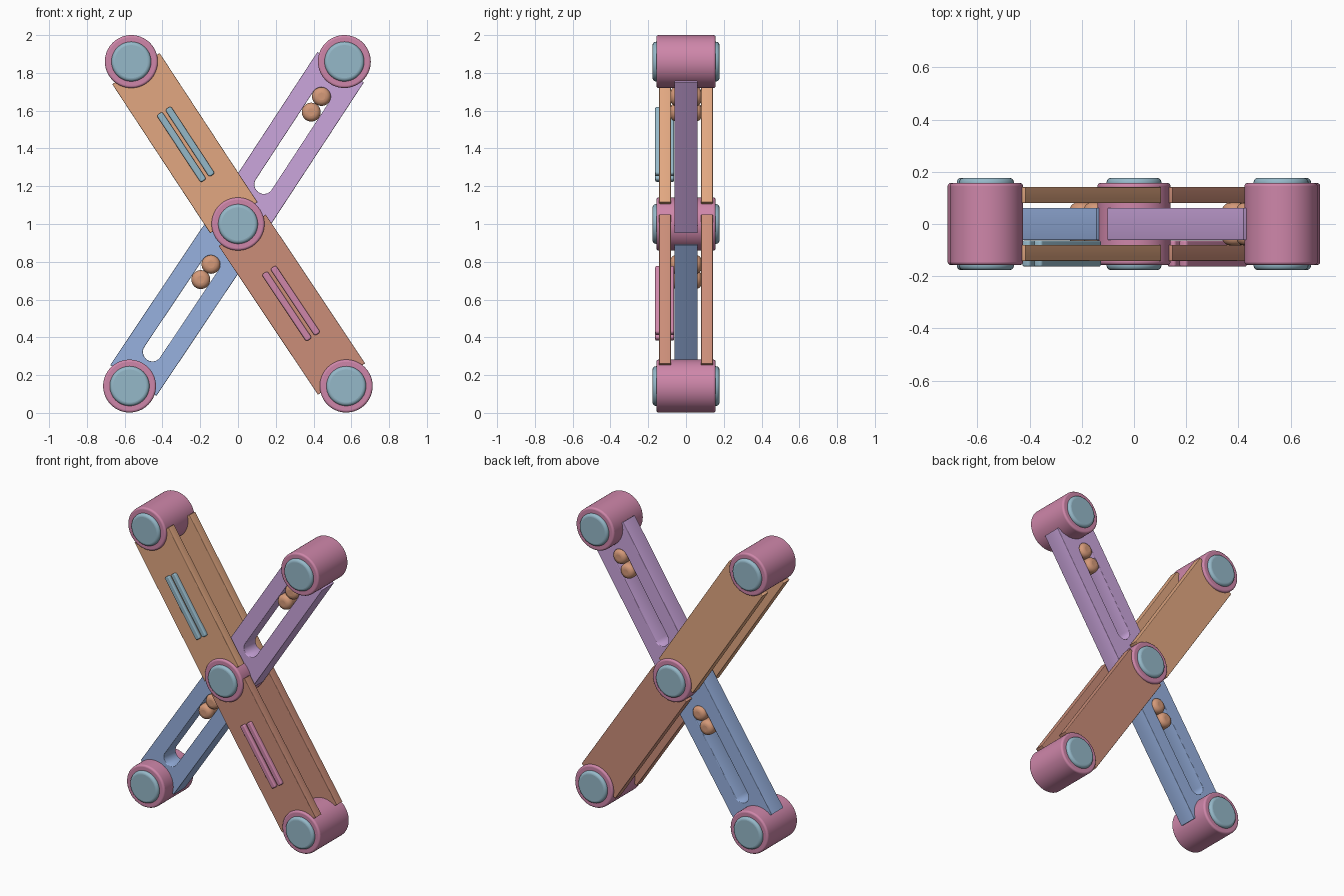
import bpy
from math import pi, cos, sin
from mathutils import Vector, Matrix

if "Cube" in bpy.data.objects:
    bpy.data.objects.remove(bpy.data.objects["Cube"])

COLORS = {
    "pink": (0.62, 0.24, 0.40, 1), "steel": (0.30, 0.48, 0.58, 1),
    "orange": (0.76, 0.39, 0.22, 1), "rust": (0.60, 0.27, 0.19, 1),
    "purple": (0.60, 0.38, 0.72, 1), "blue": (0.31, 0.44, 0.74, 1),
    "knob": (0.66, 0.32, 0.19, 1),
}
MATS = {}
for key, rgba in COLORS.items():
    MATS[key] = bpy.data.materials.new(key)
    MATS[key].diffuse_color = rgba


def finish(ob, color):
    bpy.ops.object.select_all(action='DESELECT')
    ob.select_set(True)
    bpy.context.view_layer.objects.active = ob
    if ob.type == 'CURVE':
        bpy.ops.object.convert(target='MESH')
        ob = bpy.context.object
    ob.data.materials.clear()
    ob.data.materials.append(MATS[color])
    bpy.ops.object.shade_smooth_by_angle(angle=0.6)


def pin(name, x, z, r, half, bevel, color, sides=64):
    """Bevelled cylinder lying along y."""
    bpy.ops.mesh.primitive_cylinder_add(vertices=sides, radius=r, depth=2 * half,
                                        location=(x, 0, z), rotation=(pi / 2, 0, 0))
    ob = bpy.context.object
    ob.name = name
    mod = ob.modifiers.new("bevel", 'BEVEL')
    mod.width, mod.segments = bevel, 5
    finish(ob, color)


def stadium(a, b, w, r, n=8):
    """Rounded rectangle from a to b along x, half width w, corner radius r."""
    pts = []
    for i, (cx, cy) in enumerate([(b - r, w - r), (a + r, w - r), (a + r, r - w), (b - r, r - w)]):
        for k in range(n + 1):
            t = (i + k / n) * pi / 2
            pts.append((cx + r * cos(t), cy + r * sin(t)))
    return pts


def rect(a, b, w):
    return [(b, w), (a, w), (a, -w), (b, -w)]


def plate(name, frame, outlines, y, half, bevel, color):
    """Extruded flat outline (with holes) placed in an arm's frame at depth y."""
    cu = bpy.data.curves.new(name, 'CURVE')
    cu.dimensions, cu.fill_mode = '2D', 'BOTH'
    cu.extrude, cu.bevel_depth = half - bevel, bevel
    cu.offset, cu.bevel_resolution = -bevel, 2
    for pts in outlines:
        sp = cu.splines.new('POLY')
        sp.points.add(len(pts) - 1)
        for p, (px, py) in zip(sp.points, pts):
            p.co = (px, py, 0, 1)
        sp.use_cyclic_u = True
    ob = bpy.data.objects.new(name, cu)
    bpy.context.collection.objects.link(ob)
    ob.matrix_world = Matrix.Translation((0, y, 0)) @ frame
    finish(ob, color)


CENTER = Vector((0, 0, 1))
ENDS = {
    "upper_left": (-0.565, 1.86), "upper_right": (0.563, 1.86),
    "lower_left": (-0.574, 0.142), "lower_right": (0.573, 0.142),
}


def arm_frame(key):
    x, z = ENDS[key]
    d = Vector((x, 0, z)) - CENTER
    u = d.normalized()
    n = Vector((0, -1, 0)).cross(u)
    m = Matrix((u, n, Vector((0, -1, 0)))).transposed().to_4x4()
    return Matrix.Translation(CENTER) @ m, u, d.length


# Pivot hubs with domed pins through them
for key, (x, z) in list(ENDS.items()) + [("center", (0, 1.0))]:
    pin(key + "_hub", x, z, 0.14, 0.157, 0.012, "pink")
    pin(key + "_pin", x, z, 0.105, 0.177, 0.018, "steel")

# Double plate arms with a pair of raised front strips
for key, col, strip in [("upper_left", "orange", "steel"), ("lower_right", "rust", "pink")]:
    frame, u, length = arm_frame(key)
    for side, y in [("front", -0.111), ("back", 0.111)]:
        plate(f"{key}_{side}_plate", frame, [rect(0.04, length - 0.045, 0.15)],
              y, 0.031, 0.004, col)
    mid = length * 0.49
    for i, t in enumerate((-0.027, 0.027)):
        pts = [(a, b + t) for a, b in stadium(mid - 0.213, mid + 0.213, 0.018, 0.012)]
        plate(f"{key}_strip_{i + 1}", frame, [pts], -0.113, 0.05, 0.007, strip)

# Single slotted arms with two guide knobs riding in each slot
for key, col, slot, knobs in [
        ("upper_right", "purple", (0.20, 0.855), (0.807, 0.708)),
        ("lower_left", "blue", (0.21, 0.865), (0.257, 0.354))]:
    frame, u, length = arm_frame(key)
    plate(key + "_slotted_bar", frame,
          [rect(0.04, length - 0.036, 0.147), stadium(*slot, 0.05, 0.05)],
          0, 0.062, 0.004, col)
    for i, s in enumerate(knobs):
        p = CENTER + u * s
        pin(f"{key}_knob_{i + 1}", p.x, p.z, 0.05, 0.082, 0.03, "knob", 32)

for m in bpy.data.materials:
    if m.users and not m.is_grease_pencil:
        m.use_nodes = True
        m.node_tree.nodes["Principled BSDF"].inputs["Base Color"].default_value = m.diffuse_color
